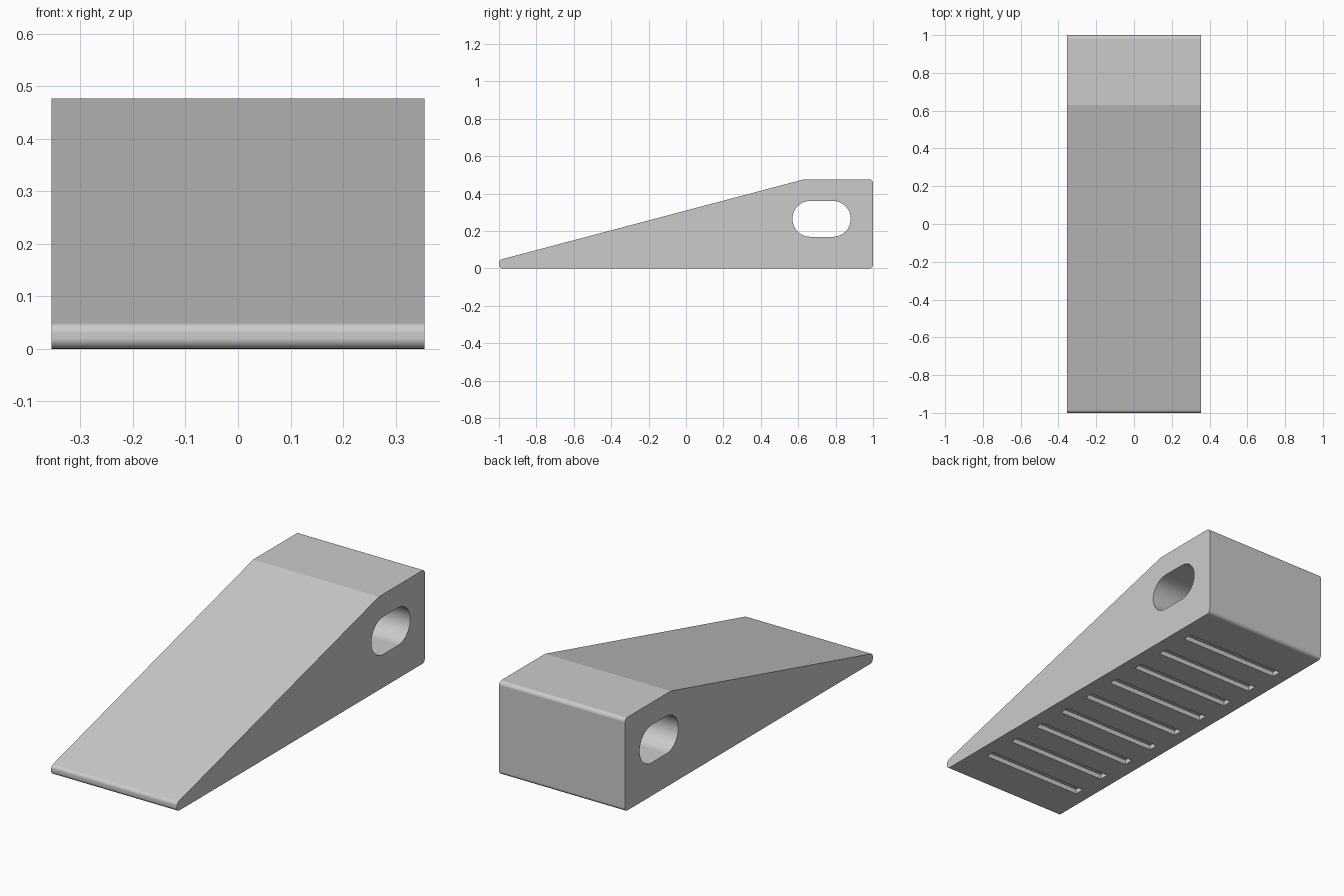
import bpy, bmesh, math
from mathutils import Vector

cube = bpy.data.objects.get("Cube")
if cube:
    bpy.data.objects.remove(cube, do_unlink=True)

HALF_WIDTH = 0.355

grey = bpy.data.materials.new("rubber grey")
grey.use_nodes = True
colour = (0.6, 0.6, 0.6, 1)
grey.diffuse_color = colour
grey.node_tree.nodes["Principled BSDF"].inputs["Base Color"].default_value = colour


def rounded(corners, segments=10):
    """Fillet a convex outline of (y, z, radius) corners."""
    outline = []
    for i, (y, z, radius) in enumerate(corners):
        p = Vector((y, z))
        if radius == 0:
            outline.append(p)
            continue
        a = (Vector(corners[i - 1][:2]) - p).normalized()
        b = (Vector(corners[(i + 1) % len(corners)][:2]) - p).normalized()
        half = a.angle(b) / 2
        centre = p + (a + b).normalized() * radius / math.sin(half)
        start = p + a * radius / math.tan(half) - centre
        sweep = math.pi - 2 * half
        for k in range(segments + 1):
            t = sweep * k / segments
            outline.append(centre + Vector((
                start.x * math.cos(t) - start.y * math.sin(t),
                start.x * math.sin(t) + start.y * math.cos(t))))
    return outline


def add_prism(bm, outline, half_width):
    """Extrude a (y, z) outline across the width."""
    face = bm.faces.new([bm.verts.new((-half_width, p.x, p.y)) for p in outline])
    new = bmesh.ops.extrude_face_region(bm, geom=[face])["geom"]
    moved = [v for v in new if isinstance(v, bmesh.types.BMVert)]
    bmesh.ops.translate(bm, verts=moved, vec=(2 * half_width, 0, 0))


def make_object(name, bm):
    bmesh.ops.recalc_face_normals(bm, faces=bm.faces)
    mesh = bpy.data.meshes.new(name)
    bm.to_mesh(mesh)
    bm.free()
    mesh.materials.append(grey)
    obj = bpy.data.objects.new(name, mesh)
    bpy.context.collection.objects.link(obj)
    return obj


# Wedge body with softened front and back edges
bm = bmesh.new()
add_prism(bm, rounded([(-1, 0, 0.02), (1, 0, 0.02), (1, 0.476, 0.02),
                       (0.63, 0.476, 0), (-1, 0.045, 0.02)]), HALF_WIDTH)
wedge = make_object("wedge_body", bm)

# Cutter: slotted hanging hole through the sides and grip grooves underneath
bm = bmesh.new()
slot = []
for y, first in ((0.785, -90), (0.665, 90)):
    for k in range(25):
        t = math.radians(first + k * 7.5)
        slot.append(Vector((y + 0.096 * math.cos(t), 0.265 + 0.096 * math.sin(t))))
add_prism(bm, slot, 0.5)
for i in range(9):
    y = -0.755 + i * 0.1875
    add_prism(bm, [Vector((y + dy, z)) for dy, z in
                   ((-0.025, -0.05), (0.025, -0.05), (0.025, 0.025), (-0.025, 0.025))], 0.285)
cutter = make_object("cutter", bm)
cutter.hide_render = True

bpy.context.view_layer.objects.active = wedge
wedge.select_set(True)
cut = wedge.modifiers.new("cut", 'BOOLEAN')
cut.operation = 'DIFFERENCE'
cut.solver = 'EXACT'
cut.object = cutter
bpy.ops.object.modifier_apply(modifier=cut.name)
bpy.data.objects.remove(cutter, do_unlink=True)

# Smooth fillets, crisp slope break, flat large faces
bpy.ops.object.shade_smooth_by_angle(angle=math.radians(12))
weighted = wedge.modifiers.new("flat_faces", 'WEIGHTED_NORMAL')
weighted.keep_sharp = True
